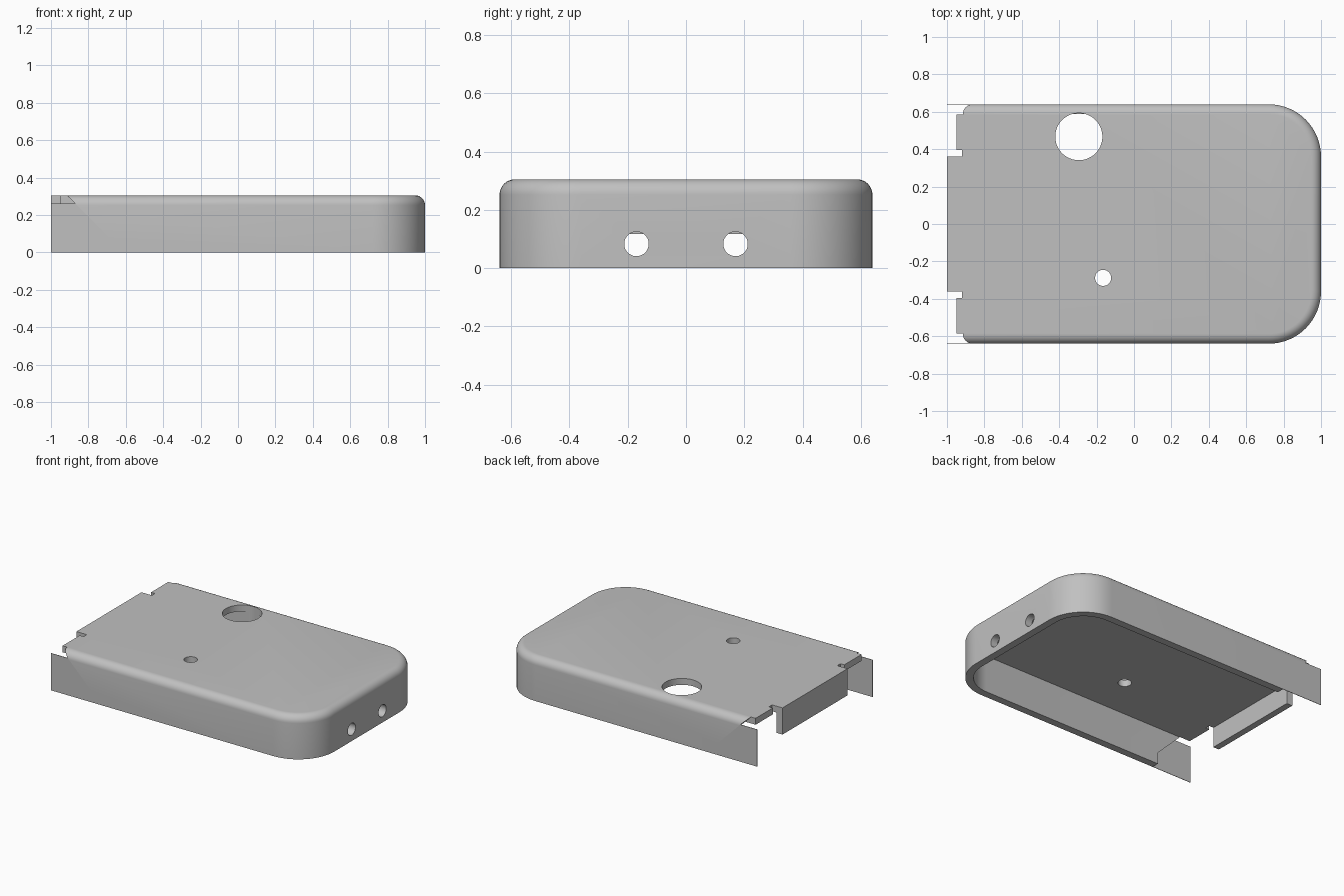
import bpy, bmesh, math
from mathutils import Vector

if "Cube" in bpy.data.objects:
    bpy.data.objects.remove(bpy.data.objects["Cube"], do_unlink=True)

HALF, TOP, WALL, FILLET = 0.64, 0.305, 0.052, 0.053
CORNER, PLATE_Z, STEPS = 0.28, 0.26, 16

grey = bpy.data.materials.new("light_grey")
grey.use_nodes = True
colour = (0.53, 0.53, 0.53, 1)
grey.diffuse_color = colour
grey.node_tree.nodes["Principled BSDF"].inputs["Base Color"].default_value = colour


def outline(offset, end_x):
    """Footprint with a square left end and two rounded corners."""
    r = CORNER - offset
    pts = [(end_x, -HALF + offset)]
    for sign, start in ((-1, -math.pi / 2), (1, 0)):
        for i in range(STEPS + 1):
            a = start + math.pi / 2 * i / STEPS
            pts.append((1 - CORNER + r * math.cos(a),
                        sign * (HALF - CORNER) + r * math.sin(a)))
    return pts + [(end_x, HALF - offset)]


def loft(name, rings):
    """Closed solid through rings of equal point count."""
    bm = bmesh.new()
    loops = [[bm.verts.new(p) for p in ring] for ring in rings]
    n = len(loops[0])
    bm.faces.new(loops[0])
    bm.faces.new(loops[-1])
    for a, b in zip(loops, loops[1:]):
        for i in range(n):
            j = (i + 1) % n
            bm.faces.new((a[i], a[j], b[j], b[i]))
    bmesh.ops.recalc_face_normals(bm, faces=bm.faces)
    mesh = bpy.data.meshes.new(name)
    bm.to_mesh(mesh)
    bm.free()
    mesh.materials.append(grey)
    obj = bpy.data.objects.new(name, mesh)
    bpy.context.collection.objects.link(obj)
    return obj


def side_prism(name, profile, y0, y1):
    """Extrude an x-z profile along y."""
    return loft(name, [[(x, y, z) for x, z in profile] for y in (y0, y1)])


def box(name, x0, x1, y0, y1, z0, z1):
    return side_prism(name, [(x0, z0), (x1, z0), (x1, z1), (x0, z1)], y0, y1)


def drill(centre, radius, axis):
    """Round cutter along x or z."""
    c, rings = Vector(centre), []
    for end in (-0.25, 0.25):
        ring = []
        for i in range(48):
            a = math.tau * i / 48
            u, v = radius * math.cos(a), radius * math.sin(a)
            ring.append(c + Vector((end, u, v) if axis == "x" else (u, v, end)))
        rings.append(ring)
    return loft("drill", rings)


def cut(target, cutter):
    mod = target.modifiers.new("cut", "BOOLEAN")
    mod.operation, mod.solver, mod.object = "DIFFERENCE", "EXACT", cutter
    bpy.context.view_layer.objects.active = target
    bpy.ops.object.modifier_apply(modifier=mod.name)
    bpy.data.objects.remove(cutter, do_unlink=True)


# Solid body with a rounded upper edge
rings = [[(x, y, 0) for x, y in outline(0, -1)]]
for i in range(9):
    a = math.pi / 2 * i / 8
    z = TOP - FILLET + FILLET * math.sin(a)
    rings.append([(x, y, z) for x, y in outline(FILLET * (1 - math.cos(a)), -1)])
cover = loft("cover_shell", rings)

# Hollow underside, open at the left end
cut(cover, loft("cavity", [[(x, y, z) for x, y in outline(WALL, -1.2)]
                           for z in (-0.2, PLATE_Z)]))

# Wall ends: a short upright step and a slope; plus plate tabs and slots
end_profile = [(-1.2, -0.1), (-0.69, -0.1), (-0.69, 0.08), (-0.96, 0.35), (-1.2, 0.35)]
for s in (-1, 1):
    cut(cover, side_prism("end_cutter", end_profile, s * 0.586, s * 0.75))
    cut(cover, box("tab_cutter", -1.2, -0.95, s * 0.38, s * 0.65, 0.2, 0.4))
    cut(cover, box("slot_cutter", -1.2, -0.92, s * 0.36, s * 0.395, 0.2, 0.4))

# Round holes in the top and in the rounded end
cut(cover, drill((-0.295, 0.467, 0.3), 0.126, "z"))
cut(cover, drill((-0.165, -0.288, 0.3), 0.043, "z"))
for s in (-1, 1):
    cut(cover, drill((1, s * 0.17, 0.083), 0.042, "x"))

# Hanging flap at the square end
box("end_flap", -1, -0.955, -0.36, 0.36, 0.118, PLATE_Z + 0.001)

# Thin side skins continuing past the wall ends
skin = [(-1, 0), (-0.69, 0), (-0.69, 0.08), (-0.87, PLATE_Z), (-1, PLATE_Z)]
for s, side in ((-1, "right"), (1, "left")):
    side_prism("side_skin_" + side, skin, s * (HALF - 0.003), s * HALF)

# Smooth rounded surfaces, keep crisp edges
bpy.ops.object.select_all(action="DESELECT")
cover.select_set(True)
bpy.context.view_layer.objects.active = cover
bpy.ops.object.shade_smooth_by_angle(angle=math.radians(30))
